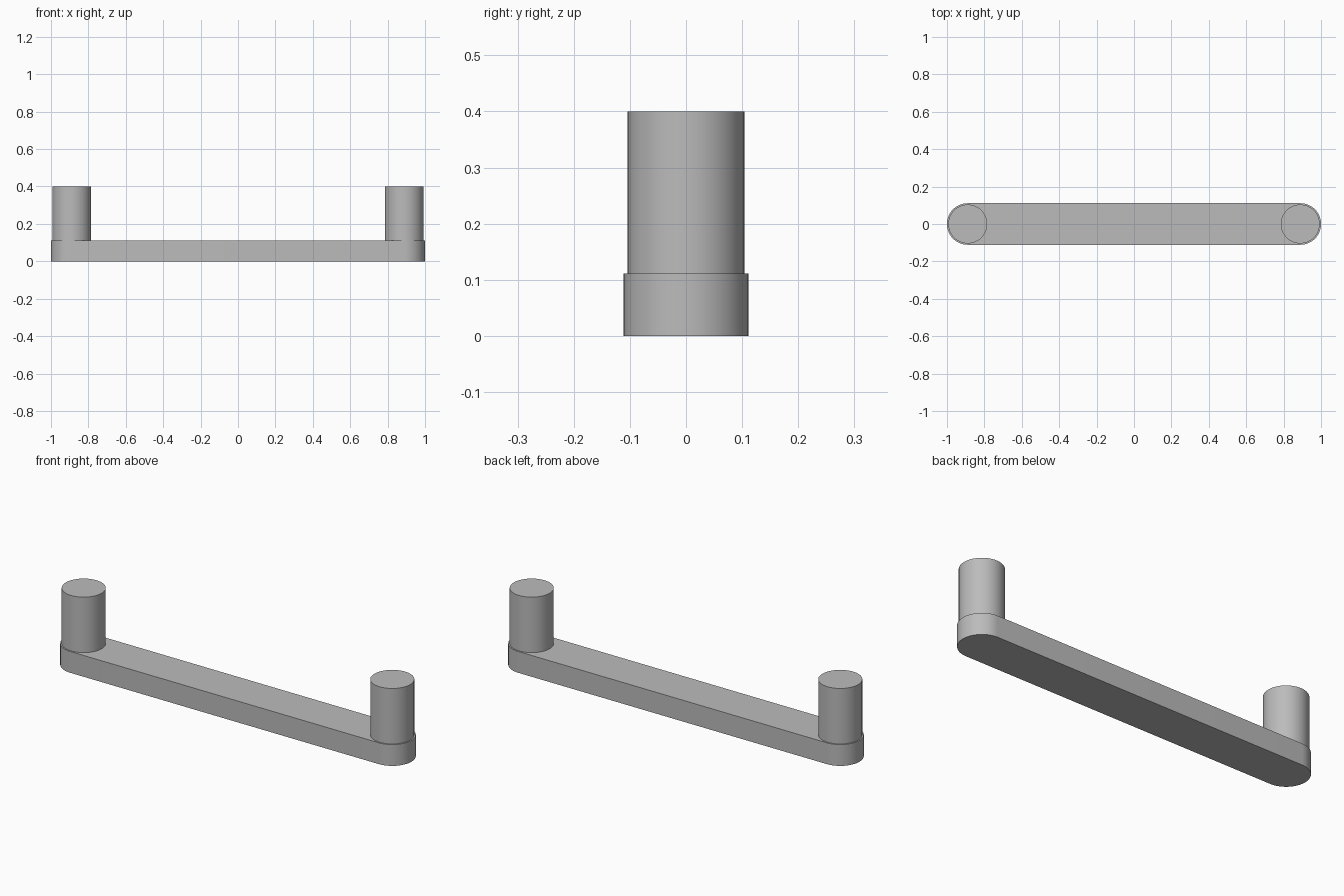
import bpy
import bmesh
from math import pi, sin, cos, radians

cube = bpy.data.objects.get("Cube")
if cube:
    bpy.data.objects.remove(cube, do_unlink=True)

END_X = 0.889        # centre of each rounded end and peg
BAR_R = 0.111        # half width of the bar
BAR_TOP = 0.111
PEG_R = 0.104
PEG_TOP = 0.4
SEGMENTS = 32        # steps per half circle

grey = bpy.data.materials.new("plain grey")
grey.use_nodes = True
colour = (0.5, 0.5, 0.5, 1)
grey.diffuse_color = colour
grey.node_tree.nodes["Principled BSDF"].inputs["Base Color"].default_value = colour


def extrude_outline(name, outline, bottom, top):
    """Closed prism from a counter-clockwise outline, smooth around its side."""
    bm = bmesh.new()
    base = bm.faces.new([bm.verts.new((x, y, bottom)) for x, y in outline])
    result = bmesh.ops.extrude_face_region(bm, geom=[base], use_keep_orig=True)
    upper = [v for v in result["geom"] if isinstance(v, bmesh.types.BMVert)]
    bmesh.ops.translate(bm, verts=upper, vec=(0, 0, top - bottom))
    bmesh.ops.recalc_face_normals(bm, faces=bm.faces)
    mesh = bpy.data.meshes.new(name)
    bm.to_mesh(mesh)
    bm.free()
    mesh.materials.append(grey)
    obj = bpy.data.objects.new(name, mesh)
    bpy.context.collection.objects.link(obj)
    bpy.ops.object.select_all(action="DESELECT")
    obj.select_set(True)
    bpy.context.view_layer.objects.active = obj
    bpy.ops.object.shade_smooth_by_angle(angle=radians(30))
    return obj


def half_circle(centre_x, radius, start):
    angles = [start + pi * i / SEGMENTS for i in range(SEGMENTS + 1)]
    return [(centre_x + radius * cos(a), radius * sin(a)) for a in angles]


# Bar with rounded ends
bar = half_circle(END_X, BAR_R, -pi / 2) + half_circle(-END_X, BAR_R, pi / 2)
extrude_outline("bar", bar, 0, BAR_TOP)

# Upright peg at each end
for side, sign in (("left", 1), ("right", -1)):
    x = sign * END_X
    circle = half_circle(x, PEG_R, 0)[:-1] + half_circle(x, PEG_R, pi)[:-1]
    extrude_outline(side + "_peg", circle, BAR_TOP, PEG_TOP)
